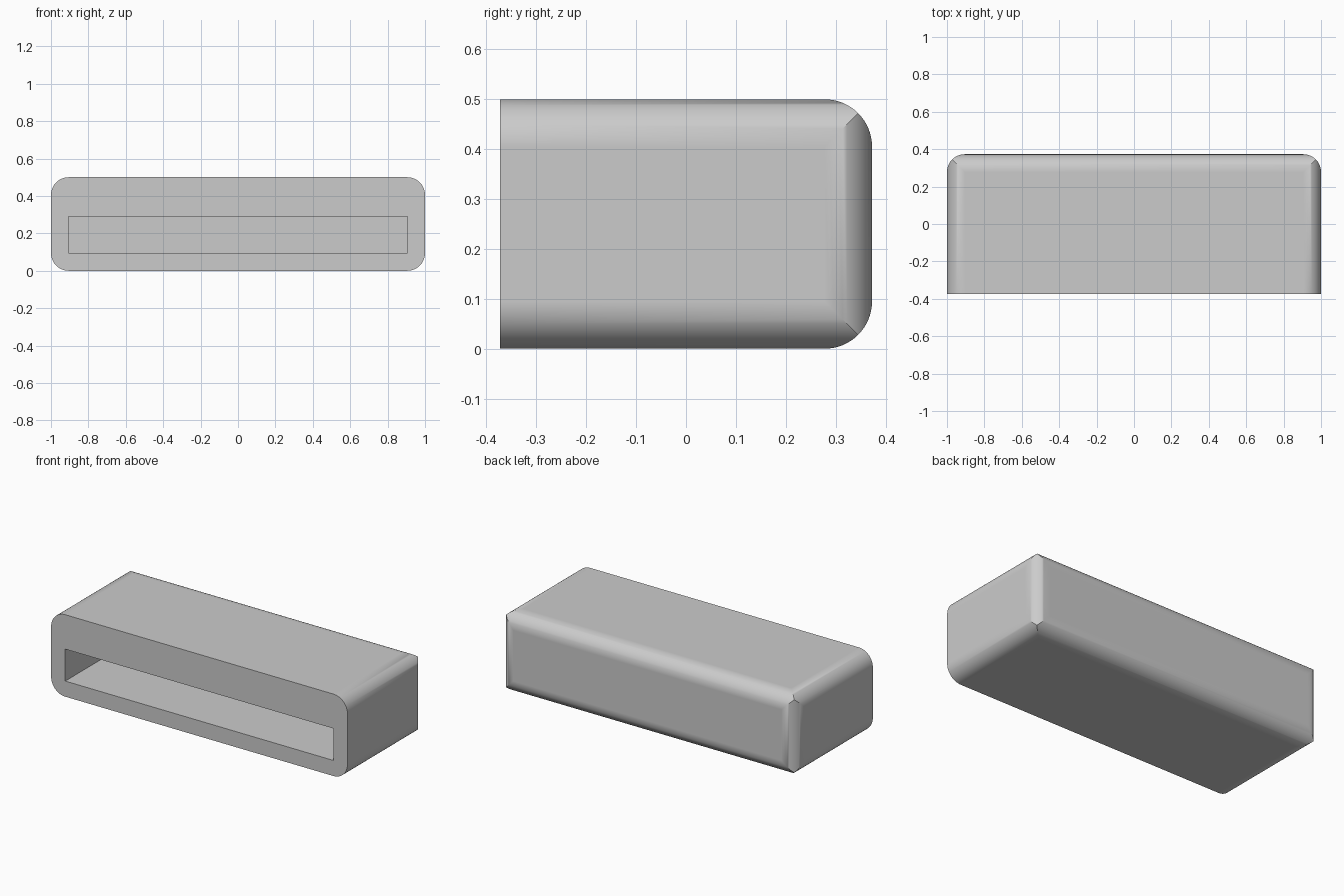
import bpy, bmesh
from math import sin, cos, radians

if "Cube" in bpy.data.objects:
    bpy.data.objects.remove(bpy.data.objects["Cube"])

W, D, H = 1.0, 0.373, 0.5      # half width, half depth, height
R = 0.095                      # edge radius and wall thickness
STEPS = 16


def make_object(name, bm):
    mesh = bpy.data.meshes.new(name)
    bm.to_mesh(mesh)
    bm.free()
    ob = bpy.data.objects.new(name, mesh)
    bpy.context.collection.objects.link(ob)
    return ob


# Body: rounded cross-section, with rounded back edges meeting in mitred corners
angles = [radians(90 * i / STEPS) for i in range(STEPS + 1)]
points = set()


def add_corner(x, y, z):
    for sx in (-1, 1):
        for sz in (-1, 1):
            points.add((round(sx * (W - R + R * x), 6), round(y, 6),
                        round(H / 2 + sz * (H / 2 - R + R * z), 6)))


for a in angles:
    add_corner(cos(a), -D, sin(a))
    for t in angles:
        add_corner(min(cos(a), cos(t)), D - R + R * sin(t), min(sin(a), cos(t)))

bm = bmesh.new()
for p in sorted(points):
    bm.verts.new(p)
hull = bmesh.ops.convex_hull(bm, input=bm.verts[:])
junk = {g for k in ("geom_interior", "geom_unused") for g in hull[k]
        if isinstance(g, bmesh.types.BMVert)}
bmesh.ops.delete(bm, geom=list(junk), context='VERTS')
bmesh.ops.dissolve_limit(bm, angle_limit=radians(0.5), verts=bm.verts[:], edges=bm.edges[:])
bmesh.ops.recalc_face_normals(bm, faces=bm.faces[:])
body = make_object("body", bm)

# Slot: rectangular pocket open at the front
x1, y0, y1, z0, z1 = W - R, -D - 0.2, D - R, R, 0.29
bm = bmesh.new()
bmesh.ops.create_cube(bm, size=1)
for v in bm.verts:
    v.co.x *= 2 * x1
    v.co.y = y1 if v.co.y > 0 else y0
    v.co.z = z1 if v.co.z > 0 else z0
slot = make_object("slot_cutter", bm)
slot.hide_render = True

cut = body.modifiers.new("slot", 'BOOLEAN')
cut.operation = 'DIFFERENCE'
cut.solver = 'EXACT'
cut.object = slot

bpy.context.view_layer.objects.active = body
body.select_set(True)
slot.select_set(False)
bpy.ops.object.modifier_apply(modifier=cut.name)
bpy.data.objects.remove(slot)

# Smooth rounded edges, flat large faces
bpy.ops.object.shade_smooth_by_angle(angle=radians(30))
weighted = body.modifiers.new("weighted_normals", 'WEIGHTED_NORMAL')
weighted.keep_sharp = True
